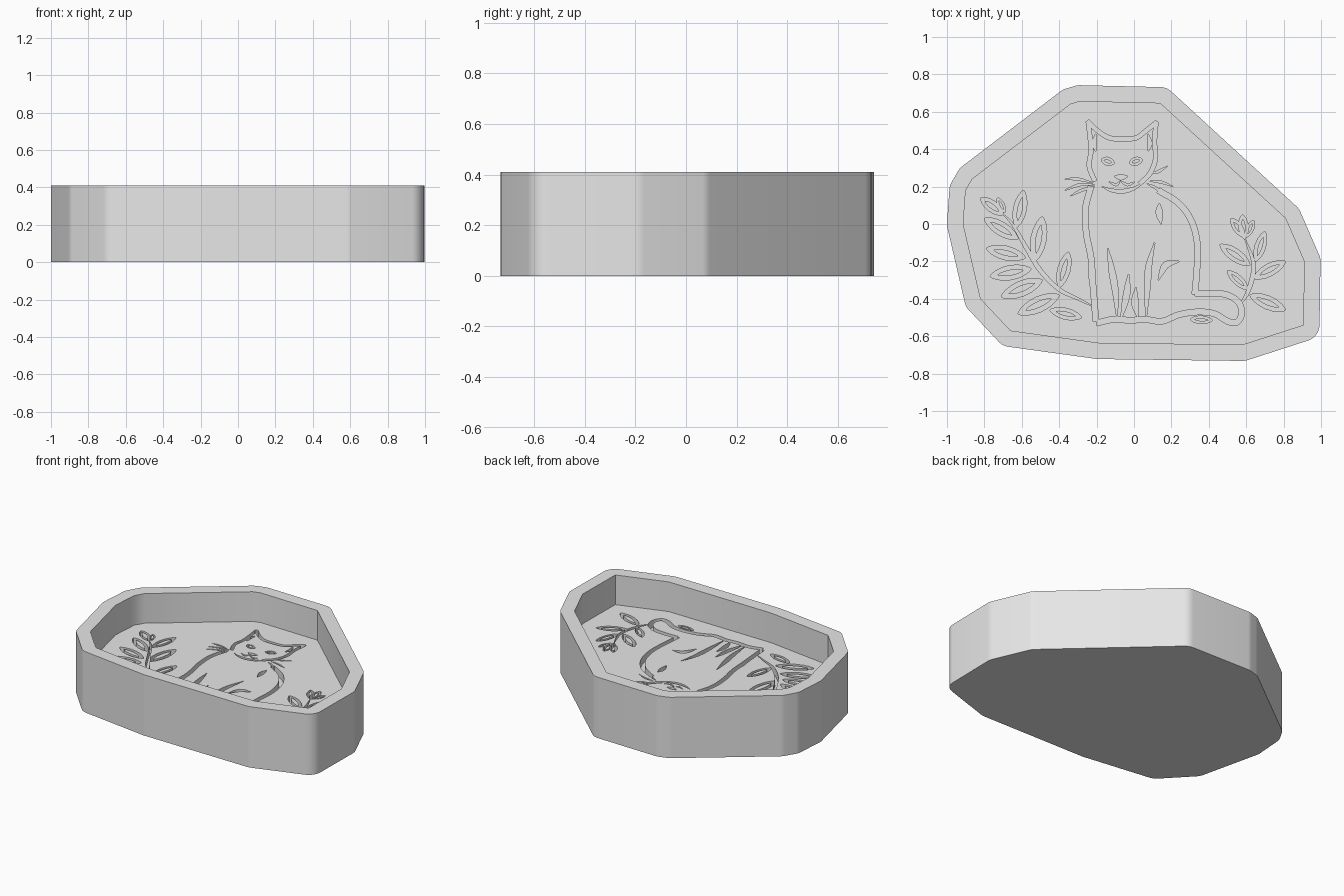
import bpy
import bmesh
import math
from mathutils import Vector

HEIGHT, FLOOR, GROOVE = 0.41, 0.21, 0.16
WALL = 0.087

if "Cube" in bpy.data.objects:
    bpy.data.objects.remove(bpy.data.objects["Cube"], do_unlink=True)

grey = bpy.data.materials.new("light grey")
grey.use_nodes = True
grey.diffuse_color = (0.8, 0.8, 0.8, 1)
grey.node_tree.nodes["Principled BSDF"].inputs["Base Color"].default_value = (0.8, 0.8, 0.8, 1)

cutters = bpy.data.collections.new("groove cutters")
bpy.context.scene.collection.children.link(cutters)


def finish(bm, name, collection):
    bmesh.ops.recalc_face_normals(bm, faces=bm.faces)
    mesh = bpy.data.meshes.new(name)
    bm.to_mesh(mesh)
    bm.free()
    mesh.materials.append(grey)
    obj = bpy.data.objects.new(name, mesh)
    collection.objects.link(obj)
    return obj


def prism(name, outline, low, high, collection):
    """Upright solid over a flat outline."""
    bm = bmesh.new()
    rings = [[bm.verts.new((p.x, p.y, z)) for p in outline] for z in (low, high)]
    for ring in rings:
        bm.faces.new(ring)
    for i in range(len(outline)):
        bm.faces.new((rings[0][i - 1], rings[0][i], rings[1][i], rings[1][i - 1]))
    return finish(bm, name, collection)


def strip(name, pairs, closed=False):
    """Cutter whose plan is the band between paired points."""
    bm = bmesh.new()
    low, high = GROOVE, FLOOR + 0.05
    rows = [[bm.verts.new((p.x, p.y, z)) for p, z in ((a, low), (b, low), (b, high), (a, high))]
            for a, b in pairs]
    for i in range(0 if closed else 1, len(rows)):
        for k in range(4):
            bm.faces.new((rows[i - 1][k - 1], rows[i - 1][k], rows[i][k], rows[i][k - 1]))
    if not closed:
        bm.faces.new(rows[0])
        bm.faces.new(rows[-1])
    finish(bm, name, cutters).hide_render = True


def smooth_path(points, steps=5):
    """Catmull-Rom curve through points given in hundredths."""
    pts = [Vector(p) / 100 for p in points]
    pts = [2 * pts[0] - pts[1]] + pts + [2 * pts[-1] - pts[-2]]
    path = []
    for a, b, c, d in zip(pts, pts[1:], pts[2:], pts[3:]):
        for s in range(steps):
            t = s / steps
            path.append(0.5 * (2 * b + (c - a) * t + (2 * a - 5 * b + 4 * c - d) * t * t
                               + (3 * b - a - 3 * c + d) * t ** 3))
    return path + [pts[-2]]


def stroke(name, points, width=0.028, taper=True):
    """Pen-like groove, pointed at both ends when tapered."""
    path = smooth_path(points)
    pairs = []
    last = len(path) - 1
    for i, p in enumerate(path):
        along = (path[min(i + 1, last)] - path[max(i - 1, 0)]).normalized()
        swell = max(0.12, math.sin(math.pi * i / last)) if taper else 1
        side = Vector((-along.y, along.x)) * width / 2 * swell
        pairs.append((p + side, p - side))
    strip(name, pairs)


def leaf(name, base, tip, fat=0.17, core=0.42):
    """Lens-shaped groove around a raised centre rib."""
    a, b = Vector(base) / 100, Vector(tip) / 100
    axis = b - a
    side = Vector((-axis.y, axis.x))
    n = 16
    pairs = []
    for i in range(n):
        turn = 2 * math.pi * i / n
        along, across = -math.cos(turn), math.sin(turn)
        across *= abs(across) ** 0.5
        mid = a + axis / 2
        pairs.append((mid + axis * along / 2 + side * across * fat,
                      mid + axis * along * 0.32 + side * across * fat * core))
    strip(name, pairs, closed=True)


# Tray: pocket outline, with the outer wall as its rounded offset
pocket = [Vector(p) / 100 for p in (
    (-29, 65.5), (14, 64.5), (81, 3), (91, -20), (90.5, -54), (58, -64.5), (-19, -63.5),
    (-66, -57), (-82, -40), (-91.3, 0), (-90, 18), (-86.5, 24), (-34, 64))]
outer = []
for i, p in enumerate(pocket):
    into, out = p - pocket[i - 1], pocket[(i + 1) % len(pocket)] - p
    n1, n2 = (Vector((-e.y, e.x)).normalized() for e in (into, out))
    outer += [p + n1.lerp(n2, t / 5).normalized() * WALL for t in range(6)]

tray = prism("tray", outer, 0, HEIGHT, bpy.context.scene.collection)
pocket_cutter = prism("pocket cutter", pocket, FLOOR, HEIGHT + 0.1, bpy.context.scene.collection)
pocket_cutter.hide_render = True

# Head and ears
for line in (
    [(-21, 23), (-24, 31), (-23, 40), (-24.5, 55)],
    [(-25, 55), (-19, 49.5), (-13, 46), (-6, 45.5), (1, 46), (6, 49.5), (12.3, 54.5)],
    [(11.8, 54.5), (11, 44), (11.5, 35), (8.5, 27), (3, 21.5)],
):
    stroke("head groove", line, 0.022, taper=False)
stroke("chin groove", [(-17, 20), (-12, 18), (-6, 17.5), (0, 19), (5, 22)], 0.02)
for mid, way in ((-6.5, -1), (-6.5, 1)):
    stroke("inner ear groove", [(mid + way * 14, 48), (mid + way * 15, 43), (mid + way * 14, 39)], 0.022)
    leaf("eye groove", (mid + way * 4, 32.5), (mid + way * 11, 34.5), 0.3, 0.45)
    stroke("mouth groove", [(mid - 1, 23), (mid + way * 3, 21), (mid + way * 7, 22.5)], 0.012)
stroke("nose groove", [(-10.5, 25.5), (-7, 25), (-3.5, 25.5)], 0.028)
for line in (
    [(-37, 24), (-30, 24), (-22, 22)], [(-37, 18), (-29, 21), (-21, 21)],
    [(-34, 15), (-28, 18), (-21, 20)], [(9, 27), (13, 28), (18, 31)],
    [(8, 23), (14, 22.5), (21, 20)], [(7, 21.5), (12, 19), (18, 14)],
):
    stroke("whisker groove", line, 0.012)

# Body, tail and paws
for line in (
    [(-23, 20), (-26, 8), (-25.5, -5), (-23, -18), (-22, -32), (-21, -44), (-20.5, -52)],
    [(13, 18), (24, 11), (31, 1), (34, -12), (33.5, -26), (32.5, -37.5)],
    [(32.5, -37), (42, -37), (50, -38), (56, -42), (57.5, -48), (55, -52.5), (50, -52),
     (43, -48), (34, -47), (24, -48.5), (15, -52), (6, -51), (-2, -51.5), (-11, -51), (-20, -53)],
):
    stroke("body groove", line, 0.03, taper=False)
for line in (
    [(13.5, 11), (13.5, 6), (14.5, 0)],
    [(-14, -13), (-12, -24), (-10, -36), (-9, -51)],
    [(-3, -27), (-4, -38), (-7, -51)],
    [(1, -34), (0.5, -42), (2, -50)],
    [(11, -10), (8, -22), (7, -35), (6.5, -50)],
    [(24, -20), (17, -22), (13, -30)],
    [(-22, -18), (-22.5, -27), (-21, -38)],
):
    stroke("leg groove", line, 0.034)

# Plants: stems first, then leaves and flowers from base to tip
stroke("left stem groove", [(-20, -45), (-30, -40), (-40, -35), (-50, -25), (-58, -12), (-65, 0), (-72, 7)], 0.022)
stroke("right stem groove", [(56, -44), (61, -36), (64, -22), (59, -7)], 0.022)
for base, tip in (
    ((-63, -2), (-59, 18)), ((-53, -20), (-49, 4)), ((-62, -8), (-80, 3)),
    ((-58, -18), (-79, -13)), ((-55, -24), (-77, -28)), ((-40, -34), (-35, -15)),
    ((-49, -30), (-71, -39)), ((-40, -38), (-62, -48)), ((-28, -50), (-45, -46)),
    ((62, -22), (46, -11)), ((65, -20), (70, -4)), ((64, -29), (81, -20)),
    ((61, -35), (50, -25)), ((62, -38), (81, -46)), ((30, -51), (42, -51.5)),
):
    leaf("leaf groove", base, tip)
for base, tip in (
    ((-70, 5), (-82, 14)), ((-69, 6), (-73, 14)),
    ((59, -7), (52, 3)), ((59, -8), (58, 5)), ((60, -7), (64, 2)),
):
    leaf("petal groove", base, tip, 0.2, 0.45)

# Carve the pocket and the design, then discard the cutters
cut = tray.modifiers.new("pocket", "BOOLEAN")
cut.operation, cut.solver, cut.object = "DIFFERENCE", "EXACT", pocket_cutter
carve = tray.modifiers.new("design", "BOOLEAN")
carve.operation, carve.solver = "DIFFERENCE", "EXACT"
carve.operand_type, carve.collection = "COLLECTION", cutters

bpy.context.view_layer.update()
carved = bpy.data.meshes.new_from_object(tray.evaluated_get(bpy.context.evaluated_depsgraph_get()))
tray.modifiers.clear()
tray.data = carved
for obj in list(cutters.objects) + [pocket_cutter]:
    bpy.data.objects.remove(obj, do_unlink=True)
bpy.data.collections.remove(cutters)

# Smooth rounded walls, crisp rims
carved.materials.clear()
carved.materials.append(grey)
carved.shade_smooth()
carved.set_sharp_from_angle(angle=math.radians(30))
